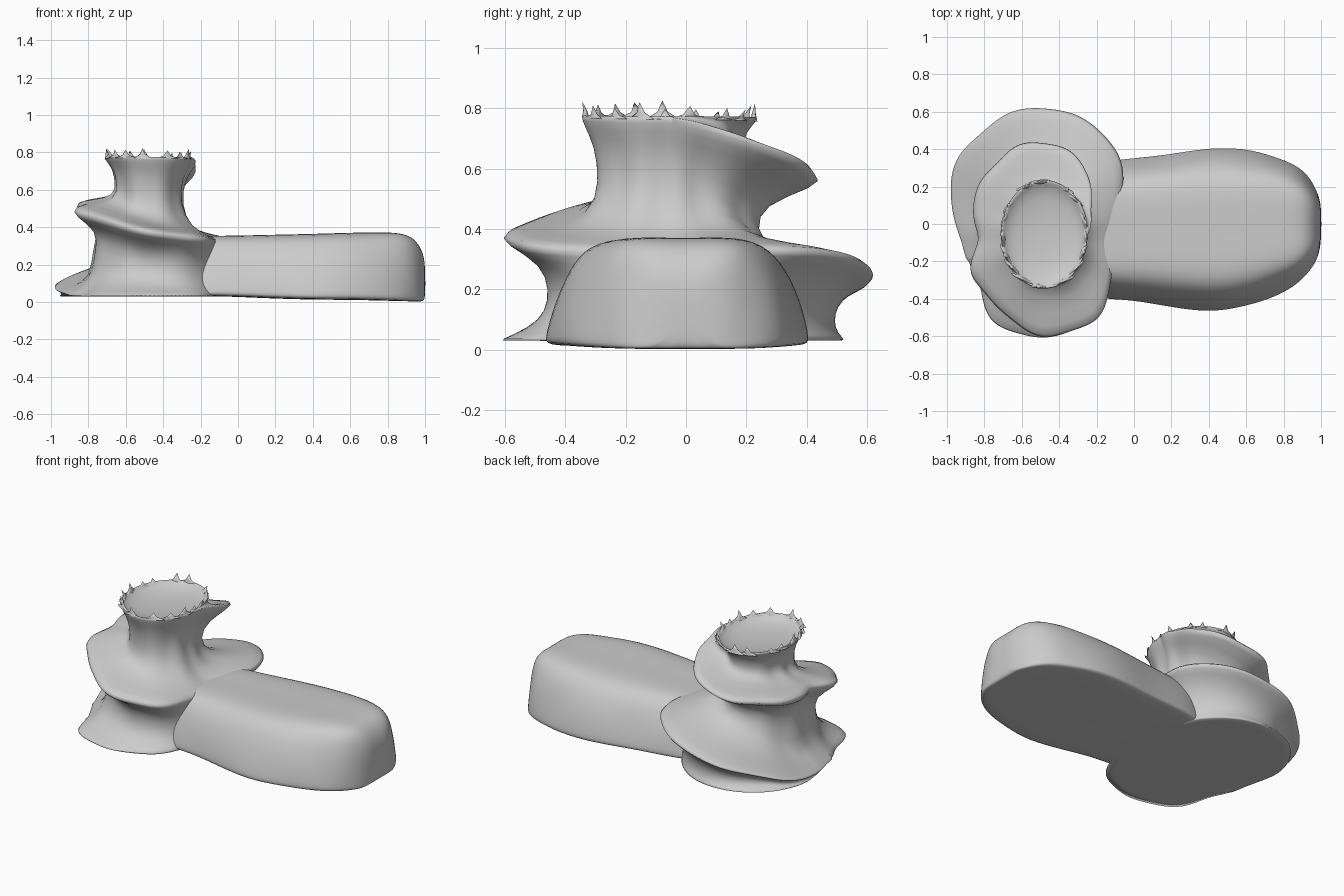
import bpy, bmesh, random
from math import sin, cos, radians, sqrt, pi
from mathutils import Vector

if "Cube" in bpy.data.objects:
    bpy.data.objects.remove(bpy.data.objects["Cube"])

random.seed(4)
CX, CY = -0.48, -0.055
GROUND = 0.03


def finish(bm, name, levels):
    bmesh.ops.recalc_face_normals(bm, faces=bm.faces)
    me = bpy.data.meshes.new(name)
    bm.to_mesh(me)
    bm.free()
    ob = bpy.data.objects.new(name, me)
    bpy.context.collection.objects.link(ob)
    for p in me.polygons:
        p.use_smooth = True
    if levels:
        m = ob.modifiers.new("smooth", 'SUBSURF')
        m.levels = m.render_levels = levels
    return ob


def spline(table, t):
    """Catmull-Rom through a table of tuples at unit spacing."""
    n = len(table) - 1
    i = min(int(t), n - 1)
    f = t - i
    p = [Vector(table[max(0, min(n, i + k))]) for k in (-1, 0, 1, 2)]
    return 0.5 * (2 * p[1] + (p[2] - p[0]) * f
                  + (2 * p[0] - 5 * p[1] + 4 * p[2] - p[3]) * f ** 2
                  + (3 * p[1] - p[0] - 3 * p[2] + p[3]) * f ** 3)


def ellipse(a, b, t):
    return a * b / sqrt((b * cos(t)) ** 2 + (a * sin(t)) ** 2)


# Spiral ledge edge, (radius, height) every 30 degrees for two turns down
EDGE = [(.24, .77), (.30, .74), (.43, .67), (.51, .59), (.48, .56), (.44, .54),
        (.37, .53), (.45, .50), (.48, .455), (.555, .39), (.54, .355), (.43, .335),
        (.36, .335), (.50, .345), (.64, .335), (.685, .27), (.66, .18), (.58, .09),
        (.46, .05), (.44, .03), (.55, .03), (.57, .03), (.53, .03), (.45, .03),
        (.30, .03)]
FOOT = [.30, .40, .50, .58, .60, .54, .44, .44, .55, .57, .53, .45, .30]


def rim(s):
    t = radians(s)
    return Vector((ellipse(.235, .295, t), .775 - .012 * sin(t) * (1 - cos(t)) / 2))


def edge(s):
    e = spline(EDGE, s / 30)
    fade = min(1, s / 40, max(0, (720 - s) / 40))
    e.x += fade * (.006 * sin(radians(s * 11)) + .006 * sin(radians(s * 7.3)))
    return e


def foot(s):
    r = spline([(v, GROUND) for v in FOOT], (s - 720) / 30)
    k = max(0, min(1, (s - 880) / 40))      # merges with the ledge where it lands
    return r.lerp(edge(s - 360), k)


# Tower: one strip wound three times between successive ledge edges
bm = bmesh.new()
STEP = 5
prev = None
top_loop, foot_loop = [], []
for s in range(0, 1081, STEP):
    t = radians(s)
    T = rim(s) if s < 360 else edge(s - 360)
    B = edge(s) if s <= 720 else foot(s)
    if s == 0:
        B = T.copy()
    if s == 360:
        T = rim(0)
    h = max(0, T.y - B.y)
    w = min(1, h / .12)
    if s > 720:
        w *= .3 + .7 * max(0, 1 - (s - 720) / 40)
    shelf = max(0, min(1, (B.y - .03) / .03))     # flat shelf or ground flare
    col = []
    for i, f in enumerate((0, .1, .26, .5, .72, .88, 1)):
        f += shelf * (0, 0, 0, .06, .14, .07, 0)[i]
        z = T.y - h * f
        low = max(0, min(1, (.46 - z) / .2))
        N = ellipse(.168, .232, t) + low * .13
        N += .005 * sin(t * 9) + low * .1 * max(0, cos(t - radians(318))) ** 4
        near, mid = .12 - .07 * shelf, .45 + .1 * shelf
        want = (T.x, T.x - .012, N + (T.x - N) * .32, N + .005,
                N + (B.x - N) * near, N + (B.x - N) * mid, B.x)[i]
        r = T.x + (B.x - T.x) * f
        r += (want - r) * w
        col.append(bm.verts.new((CX + r * cos(t), CY + r * sin(t), z)))
    if prev:
        for a, b, c, d in zip(prev, prev[1:], col[1:], col):
            bm.faces.new((a, b, c, d))
    if s < 360:
        top_loop.append(col[0])
    if 720 <= s < 1080:
        foot_loop.append(col[-1])
    prev = col


def cap(loop, rings):
    for scale, z in rings:
        new = [bm.verts.new((CX + (v.co.x - CX) * scale, CY + (v.co.y - CY) * scale, z))
               for v in loop]
        for i in range(len(loop)):
            j = (i + 1) % len(loop)
            bm.faces.new((loop[i], loop[j], new[j], new[i]))
        loop = new
    bm.faces.new(loop)


# Shallow dish on top and flat underside
cap(top_loop, [(.95, .775), (.9, .745), (.6, .725), (.2, .72)])
cap(foot_loop, [(.97, GROUND), (.5, GROUND), (.2, GROUND)])
bmesh.ops.remove_doubles(bm, verts=bm.verts, dist=.0012)
finish(bm, "spiral_tower", 1)

# Jagged teeth round the rim
bm = bmesh.new()
n = 16
for i in range(n):
    a = 360 * (i + random.uniform(-.3, .3)) / n
    p, t = rim(a), radians(a)
    hgt, wid = random.uniform(.02, .055), random.uniform(.04, .07)
    out = Vector((cos(t), sin(t), 0))
    side = Vector((-sin(t), cos(t), 0))
    c = Vector((CX, CY, p.y - .012)) + out * (p.x - .014)
    tip = bm.verts.new(c + out * random.uniform(0, .02) + Vector((0, 0, hgt + .012)))
    ring = []
    for k in range(8):
        q = k * pi / 4
        ring.append((bm.verts.new(c + side * wid * cos(q) + out * .012 * sin(q)),
                     bm.verts.new(c + side * wid * .3 * cos(q) + out * .007 * sin(q)
                                  + Vector((0, 0, hgt * .5)))))
    for k in range(8):
        (a0, a1), (b0, b1) = ring[k], ring[(k + 1) % 8]
        bm.faces.new((a0, b0, b1, a1))
        bm.faces.new((a1, b1, tip))
finish(bm, "rim_teeth", 0)

# Long loaf body: x, y low, y high, bottom, top
STATIONS = [(-.55, -.2, .15, .03, .28), (-.38, -.3, .25, .03, .33), (-.2, -.405, .335, .03, .355),
            (-.05, -.41, .35, .03, .355), (.15, -.44, .37, .02, .36), (.4, -.48, .42, .012, .365),
            (.6, -.45, .405, .012, .372), (.75, -.395, .37, .008, .374), (.87, -.33, .32, .005, .372),
            (.94, -.26, .25, .003, .345), (.985, -.18, .17, .003, .28), (1.002, -.09, .09, .01, .2)]
HALF = [(.5, 0), (.97, 0), (1, .05), (.94, .35), (.85, .64), (.71, .91), (.48, 1.01)]
SECTION = HALF + [(0, .985)] + [(-u, v) for u, v in reversed(HALF)]
bm = bmesh.new()
rows = []
for k, (x, lo, hi, zb, zt) in enumerate(STATIONS):
    mid, half = (lo + hi) / 2, (hi - lo) / 2
    rows.append([bm.verts.new((x, mid + u * half + .006 * sin(k * 2.3 + v * 5),
                               zb + v * (zt - zb))) for u, v in SECTION])
for A, B in zip(rows, rows[1:]):
    for i in range(len(A)):
        j = (i + 1) % len(A)
        bm.faces.new((A[i], A[j], B[j], B[i]))
bm.faces.new(rows[0])
bm.faces.new(rows[-1])
finish(bm, "loaf_body", 2)
